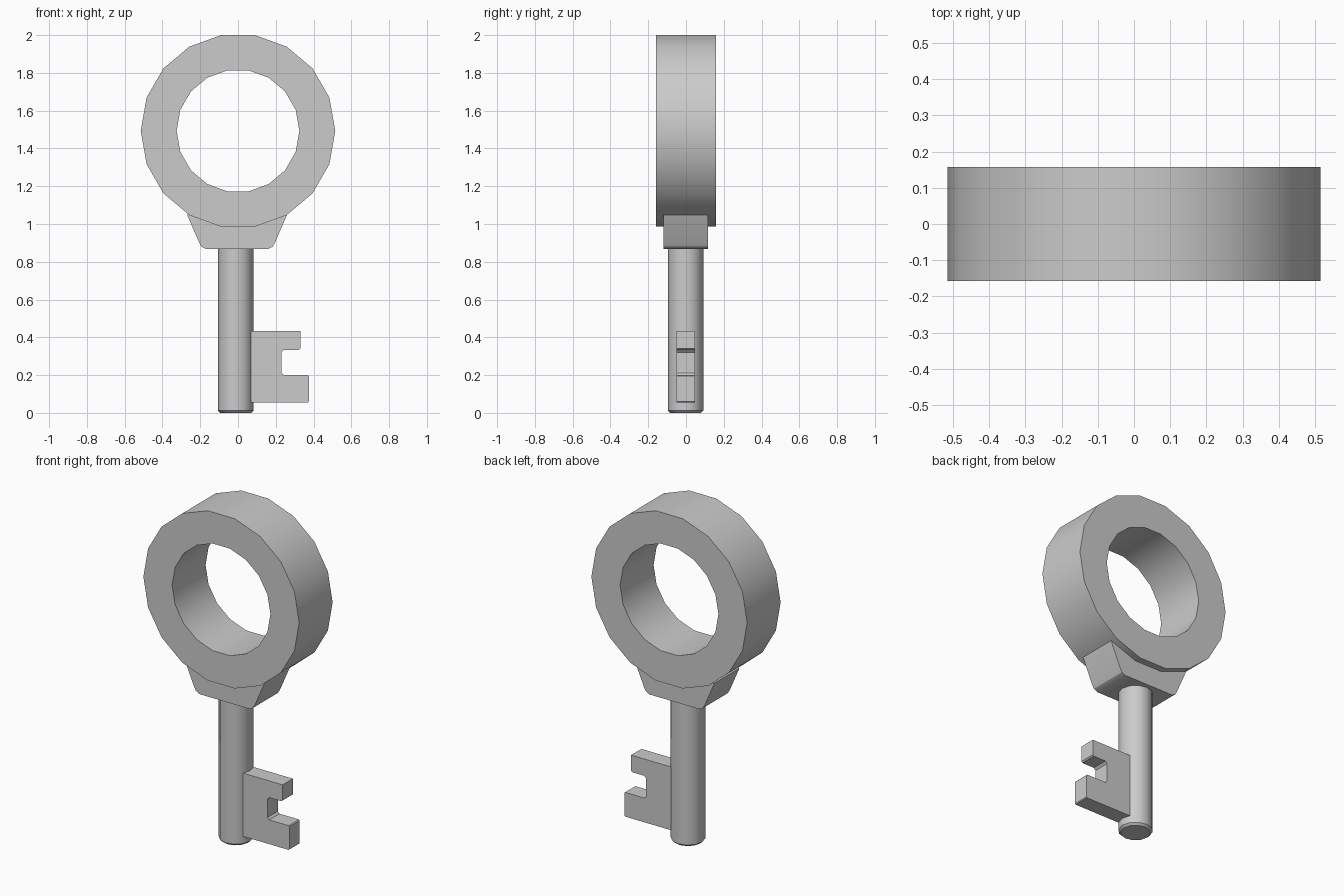
import bpy, bmesh
from math import cos, sin, radians, pi

if "Cube" in bpy.data.objects:
    bpy.data.objects.remove(bpy.data.objects["Cube"])

def finish(name, bm, smooth=None):
    bmesh.ops.recalc_face_normals(bm, faces=bm.faces)
    mesh = bpy.data.meshes.new(name)
    bm.to_mesh(mesh)
    bm.free()
    obj = bpy.data.objects.new(name, mesh)
    bpy.context.collection.objects.link(obj)
    if smooth:
        bpy.ops.object.select_all(action='DESELECT')
        obj.select_set(True)
        bpy.context.view_layer.objects.active = obj
        bpy.ops.object.shade_smooth_by_angle(angle=radians(smooth))
    return obj

def plate(name, profile, y0, y1, smooth=None):
    """Extrude an x/z outline from y0 to y1."""
    bm = bmesh.new()
    face = bm.faces.new([bm.verts.new((x, y0, z)) for x, z in profile])
    ext = bmesh.ops.extrude_face_region(bm, geom=[face], use_keep_orig=True)
    verts = [g for g in ext['geom'] if isinstance(g, bmesh.types.BMVert)]
    bmesh.ops.translate(bm, verts=verts, vec=(0, y1 - y0, 0))
    return finish(name, bm, smooth)

# Bow: 18-sided ring with a square section
SIDES, CZ, HALF = 18, 1.493, 0.158
bm = bmesh.new()
section = [(0.515, -HALF), (0.515, HALF), (0.325, HALF), (0.325, -HALF)]
rings = []
for i in range(SIDES):
    a = 2 * pi * i / SIDES
    rings.append([bm.verts.new((r * cos(a), y, CZ + r * sin(a))) for r, y in section])
for i in range(SIDES):
    p, q = rings[i], rings[(i + 1) % SIDES]
    for j in range(4):
        k = (j + 1) % 4
        bm.faces.new((p[j], p[k], q[k], q[j]))
finish("bow_ring", bm, 30)

# Collar: tapered block tucked into the ring
plate("collar", [(-0.27, 1.05), (-0.205, 0.90), (-0.193, 0.88), (-0.17, 0.868),
                 (0.16, 0.868), (0.183, 0.88), (0.195, 0.90), (0.26, 1.05)],
      -0.12, 0.117, 30)

# Shaft: round rod with a softened tip
bm = bmesh.new()
bmesh.ops.create_cone(bm, cap_ends=True, segments=12, radius1=0.094, radius2=0.094, depth=0.9)
bmesh.ops.translate(bm, verts=bm.verts, vec=(-0.012, -0.002, 0.45))
tip = [e for e in bm.edges if all(v.co.z < 0.01 for v in e.verts)]
bmesh.ops.bevel(bm, geom=tip, offset=0.012, segments=1, affect='EDGES')
finish("shaft", bm, 40)

# Bit: notched tooth plate
plate("bit", [(0.0, 0.055), (0.37, 0.055), (0.375, 0.06), (0.375, 0.195), (0.37, 0.2),
              (0.242, 0.2), (0.23, 0.212), (0.23, 0.32), (0.242, 0.333),
              (0.322, 0.333), (0.33, 0.34), (0.33, 0.433), (0.0, 0.433)],
      -0.05, 0.047)
